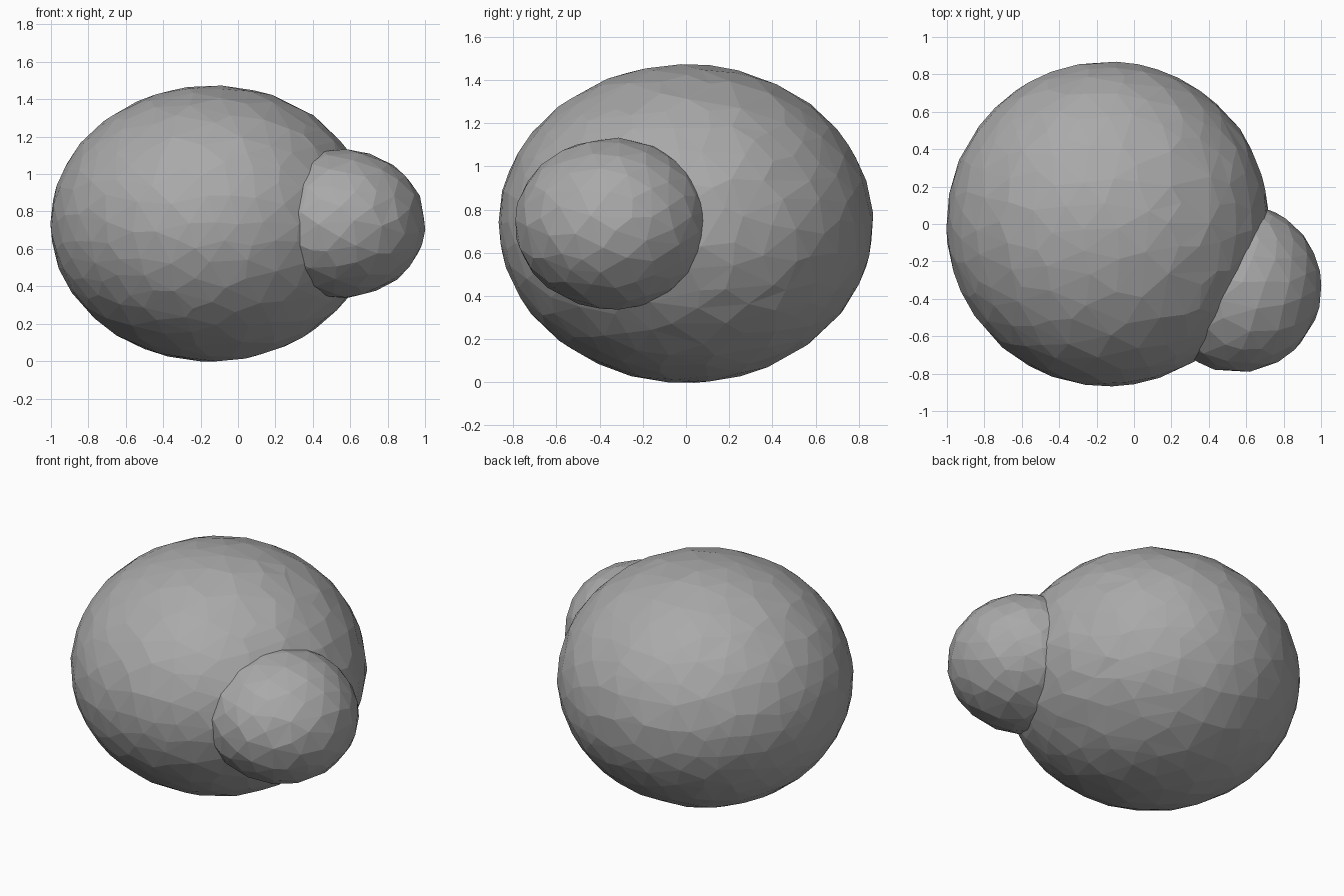
import bpy
import bmesh
import random
from mathutils import Vector, noise

random.seed(4)

cube = bpy.data.objects.get("Cube")
if cube:
    bpy.data.objects.remove(cube, do_unlink=True)

# Single plain grey
grey = bpy.data.materials.new("plain_grey")
grey.use_nodes = True
colour = (0.4, 0.4, 0.4, 1)
grey.diffuse_color = colour
grey.node_tree.nodes["Principled BSDF"].inputs["Base Color"].default_value = colour


def faceted_blob(name, centre, radii, keep, wrinkle_x=None):
    """Flat-shaded ellipsoid with irregular facets."""
    centre, radii = Vector(centre), Vector(radii)
    bm = bmesh.new()
    bmesh.ops.create_icosphere(bm, subdivisions=4, radius=1)
    for v in bm.verts:
        # Shuffle the points along the surface so the facets vary in size
        shift = Vector([random.uniform(-1, 1) for _ in range(3)]) * 0.03
        direction = (v.co + shift).normalized()
        scale = 1.004
        # Shallow wrinkles on the side facing the small lobe
        if wrinkle_x is not None and direction.x > wrinkle_x and abs(direction.y) < 0.6:
            scale += 0.012 * noise.noise(direction * 7)
        v.co = direction * scale
        v.co = Vector([a * b for a, b in zip(v.co, radii)])
    mesh = bpy.data.meshes.new(name)
    bm.to_mesh(mesh)
    bm.free()
    mesh.materials.append(grey)
    obj = bpy.data.objects.new(name, mesh)
    obj.location = centre
    bpy.context.collection.objects.link(obj)
    # Thin out the mesh into larger uneven facets
    mod = obj.modifiers.new("uneven_facets", "DECIMATE")
    mod.ratio = keep
    return obj


# Large body and the smaller lobe budding from its front left
faceted_blob("large_lobe", (-0.14, 0, 0.735), (0.86, 0.865, 0.735), 0.62, 0.35)
faceted_blob("small_lobe", (0.55, -0.34, 0.735), (0.45, 0.45, 0.395), 0.25)
